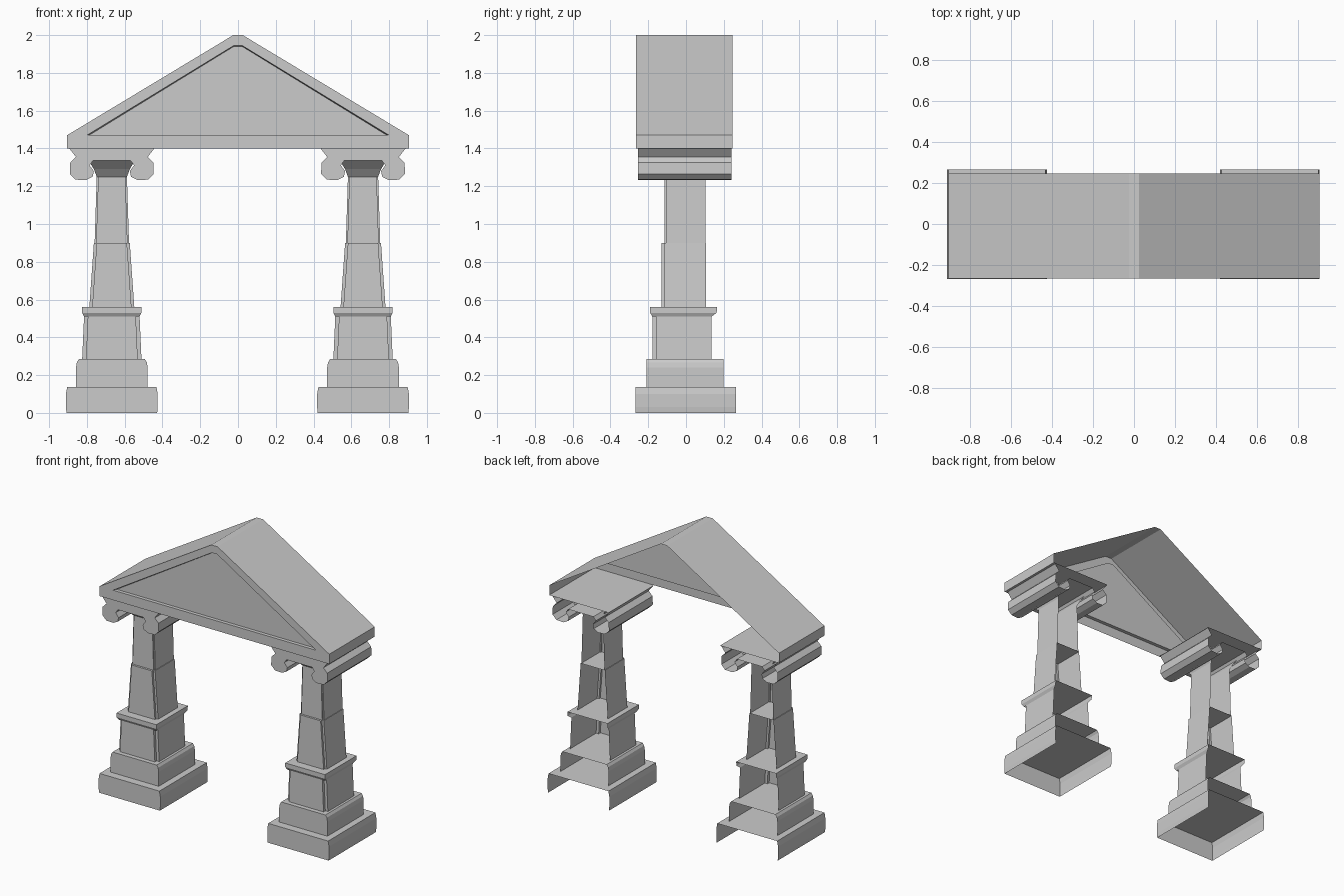
import bpy, bmesh

if "Cube" in bpy.data.objects:
    bpy.data.objects.remove(bpy.data.objects["Cube"])

COLUMNS = {"left": -0.668, "right": 0.662}


def finish(name, bm):
    bmesh.ops.recalc_face_normals(bm, faces=bm.faces)
    me = bpy.data.meshes.new(name)
    bm.to_mesh(me)
    bm.free()
    ob = bpy.data.objects.new(name, me)
    bpy.context.collection.objects.link(ob)
    return ob


def tier(name, cx, levels, notch=0.0, shelf=True):
    """Open-backed shell: front and side walls through (z, half width, y front, y back)."""
    bm = bmesh.new()
    rings = []
    for z, hx, yf, yb in levels:
        half = [(hx, yb), (hx, yf)]
        if notch:
            half = [(hx, yb), (hx, yf + notch), (hx - notch, yf + notch), (hx - notch, yf)]
        pts = [(-x, y) for x, y in half] + half[::-1]
        rings.append([bm.verts.new((cx + x, y, z)) for x, y in pts])
    for a, b in zip(rings, rings[1:]):
        for i in range(len(a) - 1):
            bm.faces.new((a[i], a[i + 1], b[i + 1], b[i]))
    if shelf:
        bm.faces.new(rings[-1])
    return finish(name, bm)


def capital(name, cx):
    """Scroll outline pulled from front to back, closed at the front only."""
    half = [(0.10, 1.335), (0.118, 1.31), (0.095, 1.28), (0.102, 1.25), (0.137, 1.232),
            (0.192, 1.235), (0.222, 1.265), (0.22, 1.325), (0.19, 1.355), (0.225, 1.40)]
    pts = half + [(-x, z) for x, z in half[::-1]]
    bm = bmesh.new()
    f = [bm.verts.new((cx + x, -0.255, z)) for x, z in pts]
    b = [bm.verts.new((cx + x, 0.24, z)) for x, z in pts]
    for i in range(len(pts)):
        j = (i + 1) % len(pts)
        bm.faces.new((f[i], f[j], b[j], b[i]))
    bm.faces.new(f)
    return finish(name, bm)


# Stepped columns, open at the back
for side, cx in COLUMNS.items():
    tier(side + "_plinth", cx, [(0, 0.240, -0.268, 0.265), (0.03, 0.243, -0.268, 0.265),
                                (0.10, 0.243, -0.268, 0.265), (0.138, 0.236, -0.268, 0.265)])
    tier(side + "_base_step", cx, [(0.138, 0.19, -0.21, 0.198), (0.24, 0.19, -0.21, 0.198),
                                   (0.268, 0.185, -0.21, 0.198), (0.285, 0.174, -0.21, 0.198)])
    tier(side + "_pedestal", cx, [(0.285, 0.157, -0.178, 0.135), (0.51, 0.147, -0.178, 0.135)],
         notch=0.02, shelf=False)
    tier(side + "_pedestal_cap", cx, [(0.51, 0.147, -0.178, 0.135), (0.53, 0.157, -0.19, 0.162),
                                      (0.56, 0.157, -0.19, 0.165)])
    tier(side + "_lower_shaft", cx, [(0.56, 0.119, -0.13, 0.105), (0.9, 0.095, -0.13, 0.105)],
         notch=0.015)
    tier(side + "_upper_shaft", cx, [(0.9, 0.091, -0.115, 0.102), (1.25, 0.08, -0.115, 0.102)],
         notch=0.008, shelf=False)
    tier(side + "_neck", cx, [(1.25, 0.08, -0.115, 0.102), (1.29, 0.095, -0.15, 0.12),
                              (1.335, 0.122, -0.2, 0.15)], shelf=False)
    capital(side + "_capital", cx)

# Roof: slopes, eave walls, recessed gable front, open behind
outer = [(-0.905, 1.40), (-0.905, 1.47), (-0.025, 2.0), (0.025, 2.0), (0.905, 1.47), (0.905, 1.40)]
inner = [(-0.80, 1.47), (-0.022, 1.945), (0.022, 1.945), (0.80, 1.47)]
YF, YB = -0.265, 0.247
bm = bmesh.new()
of = [bm.verts.new((x, YF, z)) for x, z in outer]
ob = [bm.verts.new((x, YB, z)) for x, z in outer]
rim = [bm.verts.new((x, YF, z)) for x, z in inner]
deep = [bm.verts.new((x * 0.985, YF + 0.025, 1.47 + (z - 1.47) * 0.99)) for x, z in inner]
for i in range(5):
    bm.faces.new((of[i], of[i + 1], ob[i + 1], ob[i]))
for i in range(3):
    bm.faces.new((of[i + 1], of[i + 2], rim[i + 1], rim[i]))
bm.faces.new((of[0], of[1], rim[0]))
bm.faces.new((of[5], of[4], rim[3]))
bm.faces.new((of[0], rim[0], rim[3], of[5]))
for i in range(4):
    j = (i + 1) % 4
    bm.faces.new((rim[i], rim[j], deep[j], deep[i]))
bm.faces.new(deep)
# Soffits over the columns
for s in (-1, 1):
    bm.faces.new([bm.verts.new((s * x, y, 1.40)) for x, y in
                  ((0.44, YF), (0.905, YF), (0.905, YB), (0.44, YB))])
finish("pediment_roof", bm)
